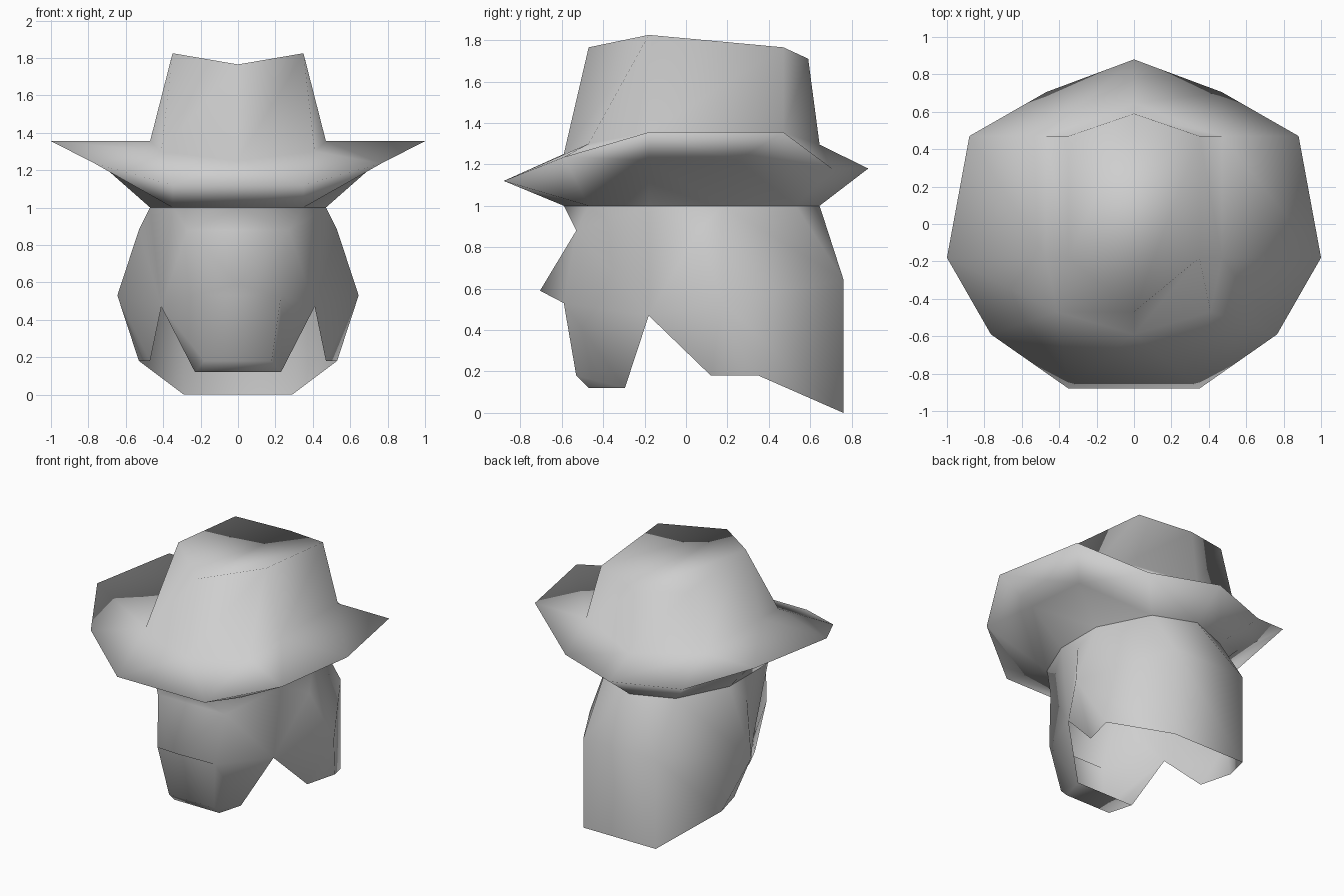
import bpy, bmesh

cube = bpy.data.objects.get("Cube")
if cube:
    bpy.data.objects.remove(cube, do_unlink=True)

grey = bpy.data.materials.new("plain grey")
grey.use_nodes = True
colour = (0.62, 0.62, 0.62, 1)
grey.diffuse_color = colour
grey.node_tree.nodes["Principled BSDF"].inputs["Base Color"].default_value = colour


def symmetric_shell(name, points, side_faces, middle_faces):
    """Build a smooth shell from its left half; '-' marks a mirrored point."""
    bm = bmesh.new()
    verts = {}
    for key, (x, y, z) in points.items():
        verts[key] = bm.verts.new((x, y, z))
        verts["-" + key] = bm.verts.new((-x, y, z)) if x else verts[key]
    for face in side_faces:
        keys = face.split()
        bm.faces.new([verts[k] for k in keys])
        bm.faces.new([verts["-" + k] for k in reversed(keys)])
    for face in middle_faces:
        bm.faces.new([verts[k] for k in face.split()])
    bmesh.ops.recalc_face_normals(bm, faces=bm.faces)
    for face in bm.faces:
        face.smooth = True
    mesh = bpy.data.meshes.new(name)
    bm.to_mesh(mesh)
    bm.free()
    mesh.materials.append(grey)
    obj = bpy.data.objects.new(name, mesh)
    bpy.context.collection.objects.link(obj)
    return obj


# Ring where the hat sits on the head covering
band = {
    "band_front": (0, -.59, 1), "band_brow": (.35, -.47, 1),
    "band_temple": (.47, -.18, 1), "band_side": (.47, .175, 1),
    "band_rear": (.29, .53, 1), "band_back": (0, .645, 1),
}

# Hat: pinched crown, upturned brim and hollowed brim underside
hat = dict(band)
hat.update({
    "top_front": (0, -.47, 1.765), "top_peak": (.35, -.18, 1.825),
    "top_rear": (.35, .47, 1.765), "top_back": (0, .59, 1.71),
    "base_front": (0, -.59, 1.25), "base_brow": (.41, -.47, 1.3),
    "base_side": (.47, -.18, 1.355), "base_rear": (.47, .47, 1.355),
    "base_back": (0, .645, 1.295),
    "tip": (.35, -.88, 1.12), "corner": (.765, -.59, 1.235),
    "wing": (1, -.18, 1.355), "flare": (.88, .47, 1.355),
    "dip": (.47, .705, 1.18), "tail": (0, .88, 1.18),
    "hollow_front": (.72, -.18, 1.22), "hollow_rear": (.68, .25, 1.22),
})
symmetric_shell("hat", hat, [
    # crown
    "top_front top_peak top_rear top_back",
    "base_front base_brow top_peak top_front",
    "base_brow base_side top_peak",
    "base_side base_rear top_rear top_peak",
    "base_rear base_back top_back top_rear",
    # brim top
    "base_front tip base_brow",
    "tip corner base_brow",
    "corner wing base_side base_brow",
    "wing flare base_rear base_side",
    "flare dip base_rear",
    "dip tail base_back base_rear",
    # brim underside
    "tip band_front band_brow",
    "tip band_brow corner",
    "corner band_brow hollow_front",
    "corner hollow_front wing",
    "hollow_front band_brow band_temple",
    "wing hollow_front hollow_rear flare",
    "hollow_front band_temple band_side hollow_rear",
    "flare hollow_rear dip",
    "dip hollow_rear band_rear",
    "hollow_rear band_side band_rear",
    "dip band_rear band_back tail",
], ["base_front -tip tip", "band_front tip -tip"])

# Head covering: pointed nose, chin flap, notched sides and long back
mask = dict(band)
mask.update({
    "brow": (.27, -.53, .88), "nose": (0, -.705, .59), "lip": (.23, -.59, .53),
    "chin": (.18, -.53, .18), "chin_low": (.18, -.47, .12),
    "jaw": (.23, -.295, .12), "notch": (.41, -.18, .47),
    "temple": (.53, .06, .88), "cheek": (.645, .175, .53),
    "hem": (.47, .12, .18), "hem_side": (.53, .35, .18),
    "hem_back": (.29, .76, 0), "nape": (.29, .76, .645),
})
symmetric_shell("head_covering", mask, [
    # face and chin flap
    "band_front brow band_brow",
    "brow nose lip",
    "brow lip notch",
    "lip chin jaw notch",
    "chin chin_low jaw",
    # sides
    "brow notch band_temple band_brow",
    "band_temple notch temple",
    "band_temple temple band_side",
    "notch cheek temple",
    "notch hem cheek",
    "hem hem_side cheek",
    "temple cheek band_side",
    # back
    "band_side cheek nape band_rear",
    "cheek hem_side hem_back nape",
    "band_rear nape band_back",
], [
    "band_front -brow brow",
    "brow -brow nose",
    "nose -lip lip",
    "lip -lip -chin chin",
    "chin -chin -chin_low chin_low",
    "chin_low -chin_low -jaw jaw",
    "band_back nape -nape",
    "nape hem_back -hem_back -nape",
])
